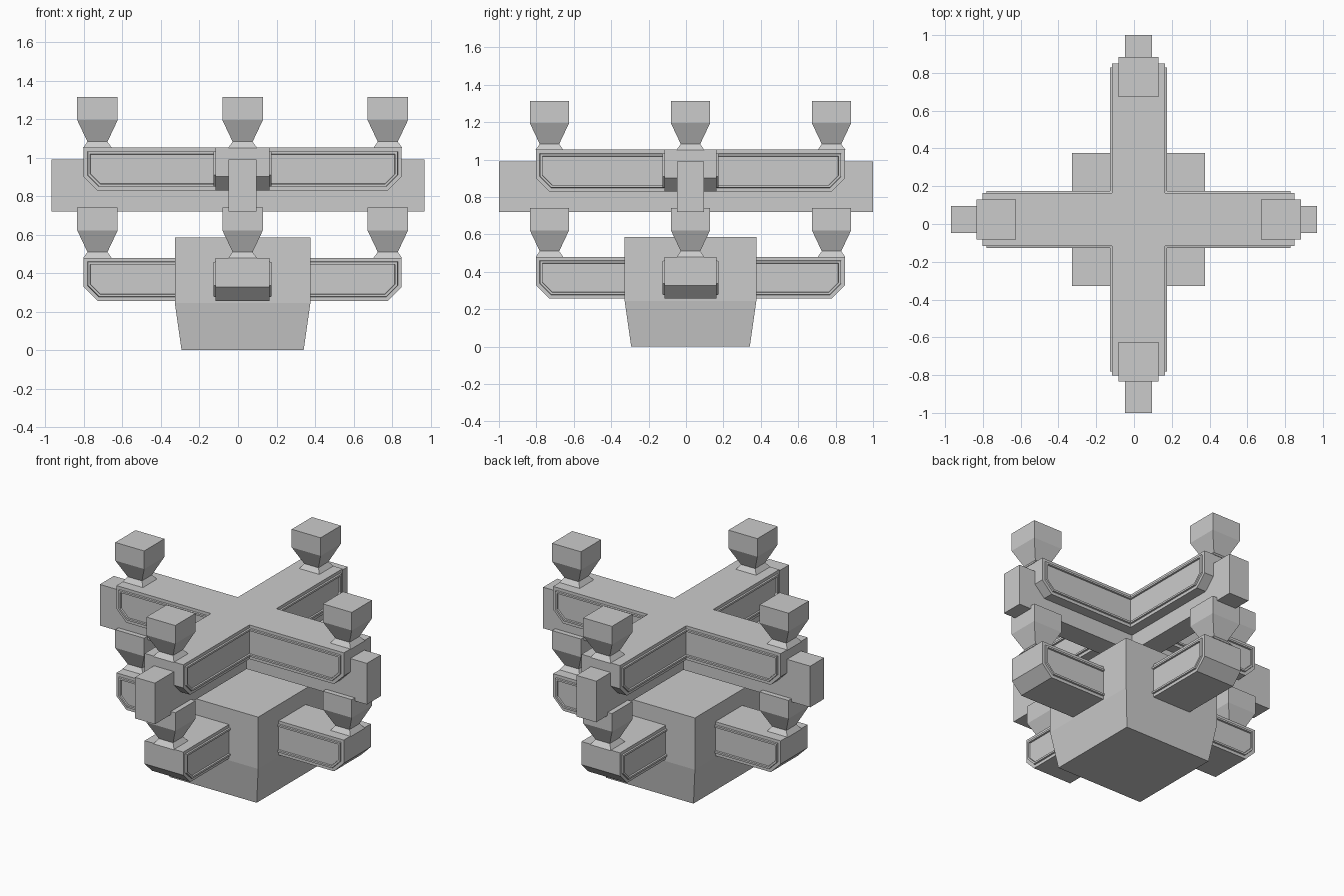
import bpy, bmesh
from mathutils import Matrix, Vector
from math import pi

if "Cube" in bpy.data.objects:
    bpy.data.objects.remove(bpy.data.objects["Cube"])

C = Vector((0.024, 0.024, 0))  # axis of the bracket cluster


def finish(bm, name, matrix=Matrix()):
    bmesh.ops.transform(bm, matrix=matrix, verts=bm.verts)
    bmesh.ops.recalc_face_normals(bm, faces=bm.faces)
    me = bpy.data.meshes.new(name)
    bm.to_mesh(me)
    bm.free()
    ob = bpy.data.objects.new(name, me)
    bpy.context.collection.objects.link(ob)
    return ob


def stacked_block(name, loc, levels):
    """Square block lofted through (z, half width) levels."""
    bm = bmesh.new()
    rings = [[bm.verts.new((x * h, y * h, z)) for x, y in
              ((-1, -1), (1, -1), (1, 1), (-1, 1))] for z, h in levels]
    bm.faces.new(rings[0])
    bm.faces.new(rings[-1])
    for a, b in zip(rings, rings[1:]):
        for i in range(4):
            j = (i + 1) % 4
            bm.faces.new((a[i], a[j], b[j], b[i]))
    return finish(bm, name, Matrix.Translation(loc))


def bracket_arm(name, z0, turn):
    """Chamfered arm with a raised moulding framing each side."""
    L, H, ch, w = 0.826, 0.224, 0.072, 0.14
    prof = [(-L, H), (-L, ch), (-L + ch, 0), (L - ch, 0), (L, ch), (L, H)]
    bm = bmesh.new()
    front = [bm.verts.new((x, -w, z)) for x, z in prof]
    back = [bm.verts.new((x, w, z)) for x, z in prof]
    sides = [bm.faces.new(front), bm.faces.new(back[::-1])]
    for i in range(6):
        j = (i + 1) % 6
        bm.faces.new((front[j], front[i], back[i], back[j]))
    bmesh.ops.recalc_face_normals(bm, faces=bm.faces)
    for f in sides:
        for inset, depth in ((0.02, 0), (0.002, 0.01), (0.012, 0), (0.002, -0.01)):
            bmesh.ops.inset_region(bm, faces=[f], thickness=inset, depth=depth,
                                   use_even_offset=True)
    return finish(bm, name, Matrix.Translation(C + Vector((0, 0, z0)))
                  @ Matrix.Rotation(turn, 4, 'Z'))


def box(name, centre, size):
    bm = bmesh.new()
    bmesh.ops.create_cube(bm, size=1)
    return finish(bm, name, Matrix.Translation(centre) @ Matrix.Diagonal((*size, 1)))


# Tapered base block
stacked_block("base_block", C, [(0, 0.317), (0.245, 0.352), (0.585, 0.352)])

# Two tiers of crossed arms, each arm end carrying a bearing block
for tier, z in (("lower", 0.256), ("upper", 0.829)):
    for axis, turn in (("x", 0), ("y", pi / 2)):
        bracket_arm(f"{tier}_arm_{axis}", z, turn)
    for i, (dx, dy) in enumerate(((1, 0), (0, 1), (-1, 0), (0, -1))):
        stacked_block(f"{tier}_bearing_block_{i + 1}",
                      C + Vector((dx, dy, 0)) * 0.754 + Vector((0, 0, z + 0.222)),
                      [(0, 0.075), (0.032, 0.052), (0.144, 0.105), (0.263, 0.105)])

# Crossed tie beams
box("tie_beam_x", (0, C.y, 0.855), (1.94, 0.145, 0.27))
box("tie_beam_y", (C.x, 0, 0.855), (0.145, 2.0, 0.27))
